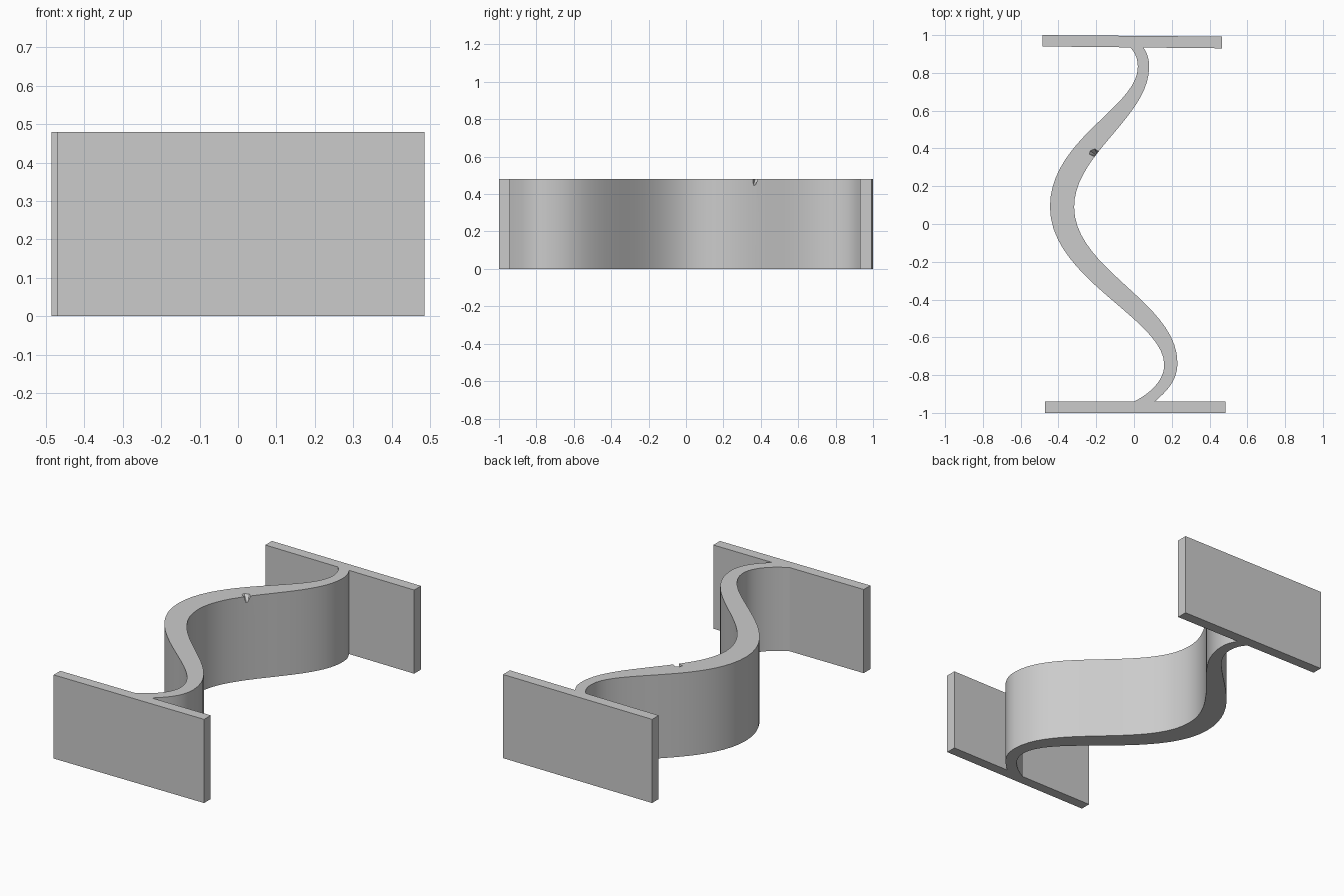
import bpy, bmesh
from mathutils import Vector
from mathutils.geometry import interpolate_bezier

cube = bpy.data.objects.get("Cube")
if cube:
    bpy.data.objects.remove(cube, do_unlink=True)

HEIGHT = 0.48

grey = bpy.data.materials.new("light grey")
grey.use_nodes = True
grey.diffuse_color = (0.6, 0.6, 0.6, 1)
grey.node_tree.nodes["Principled BSDF"].inputs["Base Color"].default_value = (0.6, 0.6, 0.6, 1)


def prism(name, outline, z0=0.0, z1=HEIGHT):
    """Extrude a counter-clockwise outline upwards."""
    bm = bmesh.new()
    base = bm.faces.new([bm.verts.new((x, y, z0)) for x, y in outline])
    top = bmesh.ops.extrude_face_region(bm, geom=[base])["geom"]
    bmesh.ops.translate(bm, vec=(0, 0, z1 - z0),
                        verts=[g for g in top if isinstance(g, bmesh.types.BMVert)])
    bmesh.ops.recalc_face_normals(bm, faces=bm.faces)
    mesh = bpy.data.meshes.new(name)
    bm.to_mesh(mesh)
    bm.free()
    mesh.materials.append(grey)
    obj = bpy.data.objects.new(name, mesh)
    bpy.context.collection.objects.link(obj)
    return obj


def smooth_edge(knots, steps=20):
    """Sample a path of (point, incoming handle, outgoing handle)."""
    pts = []
    for (a, _, out), (b, inc, _) in zip(knots, knots[1:]):
        a, b = Vector(a), Vector(b)
        seg = interpolate_bezier(a, a + Vector(out), b + Vector(inc), b, steps)
        pts += [p.to_2d() for p in seg[(1 if pts else 0):]]
    return pts


# End plates, the back one turned very slightly
prism("front_plate", [(-0.47, -1), (0.485, -1), (0.485, -0.94), (-0.47, -0.94)])
prism("back_plate", [(-0.485, 0.94), (0.467, 0.93), (0.467, 0.992), (-0.485, 1)])

# Wavy web: its two side edges, thicker in the middle bend
right = smooth_edge([
    ((0.11, -0.94), (0, 0), (0.07, 0.06)),
    ((0.23, -0.735), (0, -0.09), (0, 0.32)),
    ((-0.317, 0.09), (0, -0.33), (0, 0.28)),
    ((0.08, 0.83), (0, -0.26), (0, 0.05)),
    ((0.05, 0.935), (0.02, -0.035), (0, 0))])
left = smooth_edge([
    ((0.0, -0.94), (0, 0), (0.09, 0.045)),
    ((0.16, -0.745), (0, -0.08), (0, 0.24)),
    ((-0.445, 0.09), (0, -0.38), (0, 0.36)),
    ((0.02, 0.83), (0, -0.21), (0, 0.05)),
    ((-0.02, 0.936), (0.025, -0.03), (0, 0))])
web = prism("wavy_web", right + left[::-1])

# Small chipped notch in the top edge of the web
chip = prism("notch_cutter", [(-0.255, 0.375), (-0.225, 0.36), (-0.17, 0.355),
                              (-0.17, 0.385), (-0.215, 0.415), (-0.25, 0.40)], 0.44, 0.5)
tip = Vector((-0.19, 0.357))
for v in chip.data.vertices:
    if v.co.z < 0.45:
        v.co.xy = tip + (v.co.xy - tip) * 0.12
cut = web.modifiers.new("notch", "BOOLEAN")
cut.operation = "DIFFERENCE"
cut.solver = "EXACT"
cut.object = chip
bpy.ops.object.select_all(action="DESELECT")
bpy.context.view_layer.objects.active = web
web.select_set(True)
bpy.ops.object.modifier_apply(modifier=cut.name)
bpy.data.objects.remove(chip, do_unlink=True)
bpy.ops.object.shade_smooth_by_angle(angle=0.5)
